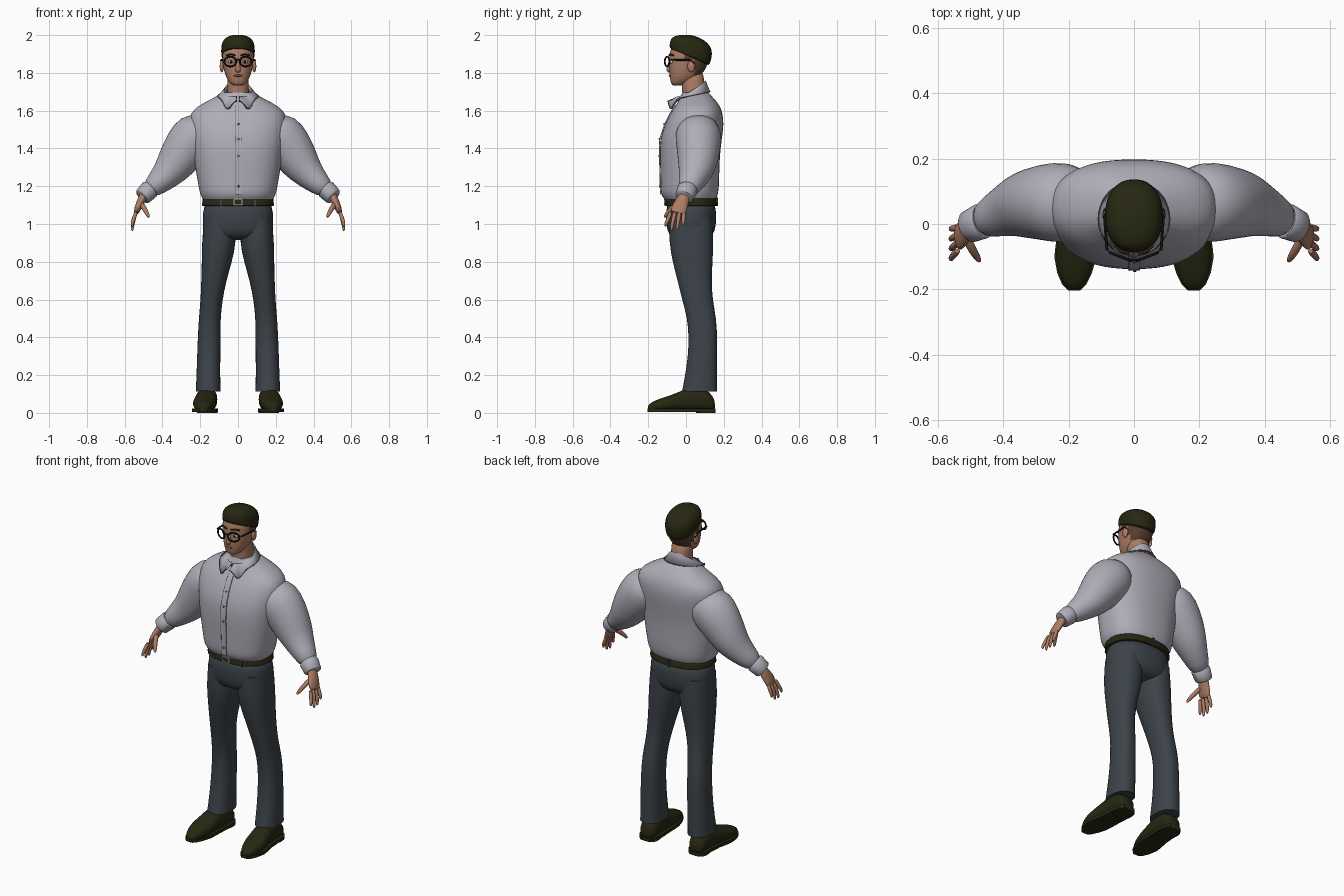
import bpy, bmesh, math
from mathutils import Vector

if "Cube" in bpy.data.objects:
    bpy.data.objects.remove(bpy.data.objects["Cube"])


def material(name, rgb):
    m = bpy.data.materials.new(name)
    m.diffuse_color = (*rgb, 1)
    m.use_nodes = True
    m.node_tree.nodes["Principled BSDF"].inputs["Base Color"].default_value = m.diffuse_color
    return m


SHIRT = material("shirt_lilac_grey", (0.43, 0.415, 0.475))
SEAM = material("seam_grey", (0.13, 0.125, 0.15))
PANTS = material("trouser_slate", (0.045, 0.056, 0.066))
DARK = material("dark_olive", (0.020, 0.020, 0.006))
SKIN = material("skin", (0.42, 0.205, 0.13))
FADE = material("cropped_hair_brown", (0.10, 0.048, 0.032))
BLACK = material("frame_black", (0.006, 0.006, 0.007))
METAL = material("buckle_grey", (0.40, 0.40, 0.38))
WHITE = material("eye_white", (0.65, 0.60, 0.56))
LIPS = material("lips", (0.30, 0.11, 0.08))


def finish(bm, name, mat, mirror=False, sub=0, angle=50, solid=0):
    bmesh.ops.recalc_face_normals(bm, faces=bm.faces[:])
    me = bpy.data.meshes.new(name)
    bm.to_mesh(me)
    bm.free()
    me.materials.append(mat)
    ob = bpy.data.objects.new(name, me)
    bpy.context.collection.objects.link(ob)
    bpy.ops.object.select_all(action='DESELECT')
    ob.select_set(True)
    bpy.context.view_layer.objects.active = ob
    bpy.ops.object.shade_smooth_by_angle(angle=math.radians(angle))
    if mirror:
        ob.modifiers.new("mirror", 'MIRROR')
    if solid:
        ob.modifiers.new("thickness", 'SOLIDIFY').thickness = solid
    if sub:
        s = ob.modifiers.new("smooth", 'SUBSURF')
        s.levels = s.render_levels = sub
    return ob


def loft(name, rings, mat, closed=True, crease=False, **kw):
    """Skin a list of equal-length point rings; closed rings get end caps."""
    bm = bmesh.new()
    vs = [[bm.verts.new(p) for p in r] for r in rings]
    n = len(vs[0])
    for a, b in zip(vs, vs[1:]):
        for i in range(n if closed else n - 1):
            j = (i + 1) % n
            bm.faces.new((a[i], a[j], b[j], b[i]))
    if closed:
        caps = [bm.faces.new(vs[0]), bm.faces.new(vs[-1])]
        if crease:
            layer = bm.edges.layers.float.new("crease_edge")
            for f in caps:
                for e in f.edges:
                    e[layer] = 1
    return finish(bm, name, mat, **kw)


def unit_ring(n, p):
    for i in range(n):
        a = 2 * math.pi * i / n
        c, s = math.cos(a), math.sin(a)
        yield (math.copysign(abs(c) ** (2 / p), c), math.copysign(abs(s) ** (2 / p), s))


def flat(z, cx, cy, rx, ry, p=2.3, slope=0, n=28):
    """Horizontal ring, optionally tilted front to back."""
    return [Vector((cx + rx * u, cy + ry * v, z + slope * ry * v)) for u, v in unit_ring(n, p)]


def tube(pts, n=16):
    """Rings across a path of (x, y, z, radius, depth radius)."""
    cs = [Vector(q[:3]) for q in pts]
    out = []
    for i, q in enumerate(pts):
        t = (cs[min(i + 1, len(cs) - 1)] - cs[max(i - 1, 0)]).normalized()
        w = Vector((0, 1, 0)) if abs(t.y) < 0.9 else Vector((1, 0, 0))
        w = (w - t * w.dot(t)).normalized()
        v = t.cross(w)
        out.append([cs[i] + w * q[4] * a + v * q[3] * b for a, b in unit_ring(n, 2)])
    return out


def rod(name, pts, r, mat, n=8, **kw):
    return loft(name, tube([(*p, r, r) for p in pts], n), mat, **kw)


def blob(name, loc, size, mat, mirror=False):
    bm = bmesh.new()
    bmesh.ops.create_uvsphere(bm, u_segments=16, v_segments=10, radius=1)
    for v in bm.verts:
        v.co = Vector([l + s * c for l, s, c in zip(loc, size, v.co)])
    return finish(bm, name, mat, mirror=mirror)


def box(name, loc, size, mat, mirror=False):
    bm = bmesh.new()
    bmesh.ops.create_cube(bm, size=1)
    for v in bm.verts:
        v.co = Vector([l + s * c for l, s, c in zip(loc, size, v.co)])
    return finish(bm, name, mat, mirror=mirror, angle=30)


# Shirt body: z, centre y, half width, half depth
body = [(1.13, .022, .186, .136), (1.155, .018, .202, .152), (1.20, .020, .210, .156),
        (1.28, .020, .224, .157), (1.36, .020, .236, .160), (1.45, .026, .248, .164),
        (1.53, .045, .258, .157), (1.59, .056, .255, .138), (1.63, .063, .205, .115),
        (1.665, .058, .135, .090), (1.695, .050, .08, .070)]
loft("shirt_body", [flat(z, 0, cy, rx, ry, 2.4) for z, cy, rx, ry in body], SHIRT,
     crease=True, sub=1)


# Placket and its dark seam follow the shirt front
def front_strip(name, x0, x1, lift, mat):
    rings = []
    for z, cy, rx, ry in body[1:9]:
        y = cy - ry
        rings.append([(x0, y - lift, z), (x1, y - lift, z), (x1, y + .012, z), (x0, y + .012, z)])
    loft(name, rings, mat)


front_strip("placket", -.014, .018, .003, SHIRT)
front_strip("placket_seam", -.0165, -.0135, .0034, SEAM)
for z, cy, rx, ry in (body[2], body[4], body[5], body[6]):
    blob("shirt_button", (.002, cy - ry - .004, z), (.006, .003, .006), SEAM)

# Sleeves and cuffs
loft("sleeve", tube([(.15, .06, 1.525, .08, .10), (.215, .066, 1.475, .135, .128),
                     (.275, .067, 1.405, .125, .118), (.335, .060, 1.315, .103, .104),
                     (.372, .048, 1.268, .085, .088), (.43, .025, 1.212, .063, .066),
                     (.475, .005, 1.175, .047, .050)], 20), SHIRT, mirror=True, sub=1)
loft("cuff", tube([(.462, .010, 1.187, .047, .050), (.468, .008, 1.182, .052, .055),
                   (.503, -.008, 1.147, .047, .050), (.507, -.010, 1.143, .042, .046)], 24),
     SHIRT, mirror=True)

# Folded collar with front points, high at the back
lo, hi, band = [], [], []
for i in range(25):
    a = .08 + (math.pi - .08) * i / 24
    t = (1 - math.cos(a)) / 2
    z_top = 1.675 + .085 * t ** 1.5
    z_low = 1.655 + .045 * t - .05 * math.exp(-((a - .55) / .28) ** 2)
    s, c = math.sin(a), math.cos(a)
    band.append((.066 * s, .03 - .068 * c, z_top - .03))
    hi.append((.074 * s, .028 - .076 * c, z_top))
    lo.append((.108 * s, .016 - .112 * c, z_low))
loft("collar", [band, hi, lo], SHIRT, closed=False, mirror=True, solid=.005)
rod("collar_edge", [(x * 1.01, y * 1.01, z) for x, y, z in lo], .0022, SEAM, 5, mirror=True)

# Hands
loft("palm", tube([(.492, -.002, 1.165, .024, .030), (.512, -.018, 1.125, .022, .034),
                   (.53, -.035, 1.085, .019, .044), (.543, -.046, 1.05, .012, .042)]),
     SKIN, mirror=True, sub=1)
for i, (name, drop) in enumerate([("index", .985), ("middle", .962), ("ring", .966), ("little", .99)]):
    y0, y1 = -.080 + .023 * i, -.108 + .031 * i
    loft(name + "_finger", tube([(.537, y0, 1.07, .011, .012), (.553, (y0 + y1) / 2, 1.025, .011, .011),
                                 (.561, y1, drop + .015, .009, .009), (.559, y1, drop, .005, .005)], 10),
         SKIN, mirror=True, sub=1)
loft("thumb", tube([(.513, -.04, 1.11, .015, .015), (.495, -.08, 1.08, .014, .014),
                    (.478, -.105, 1.05, .011, .011), (.472, -.115, 1.033, .006, .006)], 10),
     SKIN, mirror=True, sub=1)

# Trousers
loft("trouser_hips", [flat(z, 0, .027, rx, ry) for z, rx, ry in
                      [(1.135, .180, .127), (1.06, .186, .134), (.99, .189, .133),
                       (.945, .182, .120), (.915, .14, .085)]], PANTS, sub=1)
loft("trouser_leg", [flat(z, cx, cy, rx, ry, n=24) for z, cx, cy, rx, ry in
                     [(1.03, .098, .027, .082, .115), (.9, .100, .028, .092, .119),
                      (.8, .112, .035, .080, .106), (.7, .128, .045, .067, .091),
                      (.6, .140, .060, .058, .081), (.5, .150, .084, .058, .077),
                      (.4, .153, .090, .060, .076), (.3, .155, .088, .062, .078),
                      (.2, .157, .080, .063, .085), (.112, .158, .072, .066, .094)]],
     PANTS, crease=True, mirror=True, sub=1)

# Belt, loops and buckle
loft("belt", [flat(z, 0, .026, rx, rx - .052) for z, rx in
              [(1.095, .184), (1.098, .190), (1.135, .188), (1.14, .182)]], DARK)
for x in (-.022, .022):
    box("buckle_side", (x, -.112, 1.117), (.006, .008, .036), METAL)
for z in (1.101, 1.133):
    box("buckle_bar", (0, -.112, z), (.05, .008, .006), METAL)
box("belt_loop", (.09, -.098, 1.117), (.012, .008, .046), PANTS, mirror=True)
box("back_belt_loop", (0, .165, 1.117), (.012, .008, .046), PANTS)

# Shoes: sections from heel to toe, plus sole and heel block
shoe = [(.155, .163, .06, .035), (.13, .163, .115, .053), (.06, .164, .135, .056),
        (0, .168, .130, .056), (-.05, .174, .105, .061), (-.10, .179, .088, .062),
        (-.15, .182, .072, .050), (-.185, .183, .055, .034), (-.203, .183, .038, .016)]
loft("shoe_upper", [[(cx + rx * u, y, .01 + (h - .01) * (v + 1) / 2) for u, v in unit_ring(20, 2.4)]
                    for y, cx, h, rx in shoe], DARK, mirror=True, sub=1)
outline = [(cx + rx + .003, y) for y, cx, h, rx in shoe] + [(cx - rx - .003, y) for y, cx, h, rx in shoe[::-1]]
loft("shoe_sole", [[(x, y, z) for x, y in outline] for z in (.006, .024)], DARK, mirror=True, angle=40)
loft("shoe_heel", [flat(z, .163, .105, .055, .052, 2.8) for z in (0, .02)], DARK, mirror=True)

# Neck and head; cropped hair colours the back of the skull
loft("neck", [flat(z, 0, cy, r, r * 1.08) for z, cy, r in
              [(1.64, .048, .062), (1.70, .042, .057), (1.75, .036, .056), (1.82, .03, .058)]], SKIN, sub=1)
head = loft("head", [flat(z, 0, cy, rx, ry) for z, cy, rx, ry in
                     [(1.732, -.045, .022, .024), (1.742, -.036, .040, .044), (1.765, -.018, .057, .066),
                      (1.79, -.002, .068, .085), (1.82, .008, .076, .096), (1.845, .013, .080, .100),
                      (1.87, .018, .083, .106), (1.90, .022, .085, .109), (1.93, .025, .081, .105),
                      (1.96, .026, .068, .09), (1.98, .026, .035, .05)]], SKIN, sub=1)
head.data.materials.append(FADE)
for f in head.data.polygons:
    if f.center.z > 1.80 and f.center.y > .04 or f.center.z > 1.86 and f.center.y > -.01:
        f.material_index = 1

# Hair: tilted cap, low at the nape
loft("hair", [flat(z, 0, cy, rx, ry, 2.2, sl) for z, cy, rx, ry, sl in
              [(1.882, .018, .080, .096, -.45), (1.886, .020, .088, .106, -.42),
               (1.912, .024, .090, .112, -.30), (1.945, .028, .089, .113, -.20),
               (1.975, .020, .079, .095, -.14), (1.995, .010, .050, .058, -.08),
               (2.002, .006, .012, .014, 0)]], DARK, sub=1)

# Face
blob("ear", (.086, .028, 1.835), (.011, .020, .032), SKIN, mirror=True)
loft("nose", tube([(0, -.080, 1.868, .010, .008), (0, -.090, 1.84, .010, .010),
                   (0, -.094, 1.815, .016, .013), (0, -.086, 1.803, .012, .008)], 12), SKIN, sub=1)
blob("lips", (0, -.084, 1.785), (.023, .008, .006), LIPS)
blob("eye", (.036, -.077, 1.858), (.016, .010, .008), WHITE, mirror=True)
blob("pupil", (.036, -.085, 1.858), (.007, .004, .007), BLACK, mirror=True)
rod("eyebrow", [(.014, -.089, 1.893), (.036, -.085, 1.899), (.060, -.067, 1.893)], .0045, DARK, mirror=True)

# Glasses: round rims, bridge and temples
rim = [(.041 + .031 * math.cos(a), -.100 + .012 * math.cos(a), 1.860 + .026 * math.sin(a))
       for a in [2 * math.pi * i / 28 for i in range(29)]]
rod("glasses_rim", rim, .0045, BLACK, mirror=True)
rod("glasses_bridge", [(-.013, -.109, 1.868), (0, -.110, 1.872), (.013, -.109, 1.868)], .004, BLACK)
rod("glasses_temple", [(.070, -.089, 1.868), (.083, -.078, 1.869), (.090, .02, 1.868),
                       (.089, .045, 1.850)], .0045, BLACK, mirror=True)
